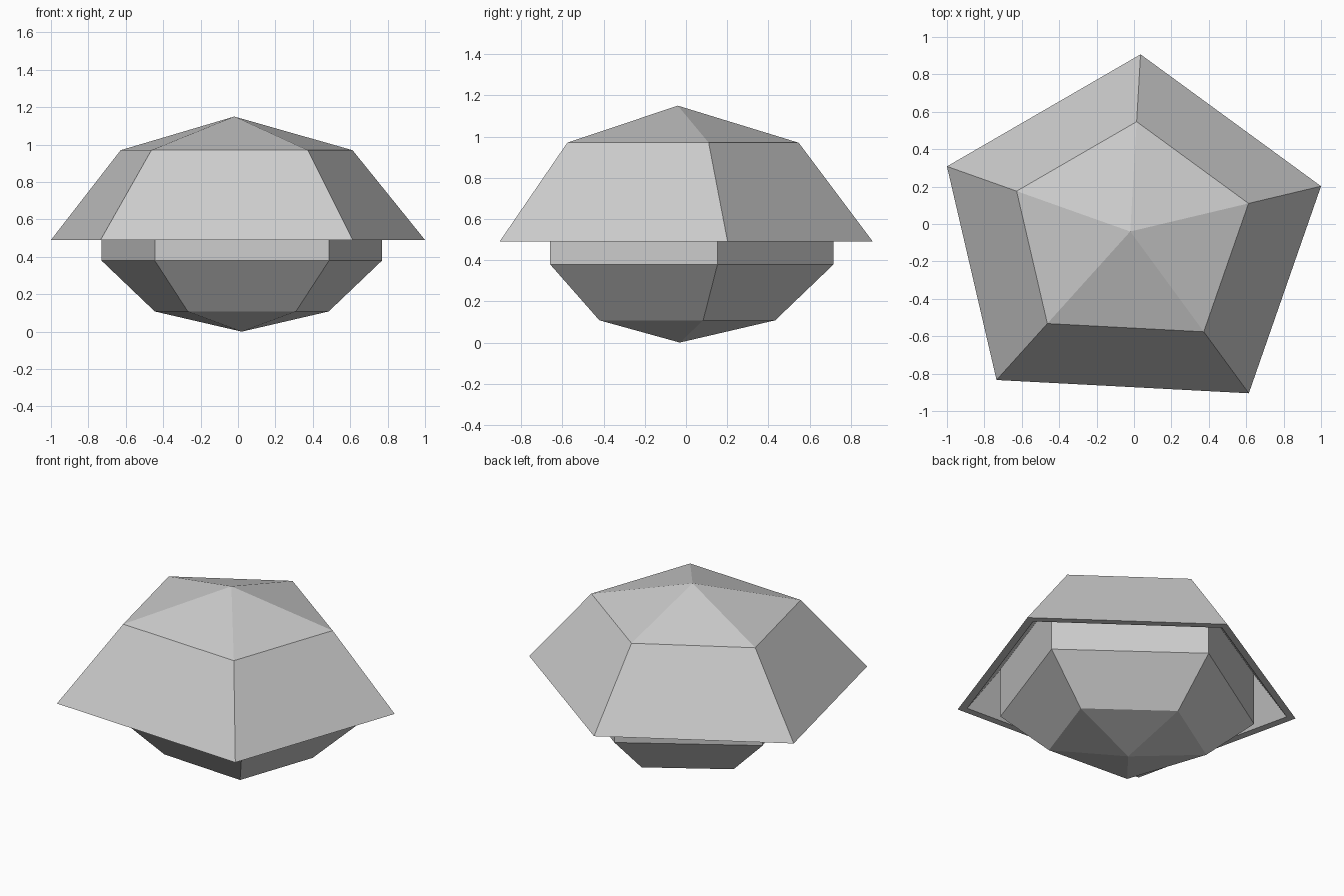
import bpy, bmesh

if "Cube" in bpy.data.objects:
    bpy.data.objects.remove(bpy.data.objects["Cube"])


def loft(name, outline, centre, levels):
    """Stack scaled copies of an outline; scale 0 makes a single tip."""
    bm = bmesh.new()
    cx, cy = centre
    rings = []
    for s, z in levels:
        if s == 0:
            rings.append([bm.verts.new((cx, cy, z))])
        else:
            rings.append([bm.verts.new((cx + (x - cx) * s, cy + (y - cy) * s, z))
                          for x, y in outline])
    n = len(outline)
    for a, b in zip(rings, rings[1:]):
        for i in range(n):
            j = (i + 1) % n
            corners = [a[i % len(a)], a[j % len(a)], b[j % len(b)], b[i % len(b)]]
            bm.faces.new(list(dict.fromkeys(corners)))
    bmesh.ops.recalc_face_normals(bm, faces=bm.faces)
    mesh = bpy.data.meshes.new(name)
    bm.to_mesh(mesh)
    bm.free()
    obj = bpy.data.objects.new(name, mesh)
    bpy.context.collection.objects.link(obj)
    return obj


# Hollow five-sided cap: outside, thin rim, then inside
cap_outline = [(0.035, 0.907), (-1.0, 0.308), (-0.735, -0.834),
               (0.614, -0.905), (1.0, 0.202)]
loft("cap", cap_outline, (-0.02, -0.04),
     [(0, 1.15), (0.62, 0.97), (1, 0.49), (0.945, 0.49), (0.585, 0.94), (0, 1.11)])

# Five-sided bowl with straight collar reaching up inside the cap
bowl_outline = [(0.02, 0.717), (-0.73, 0.245), (-0.445, -0.6),
                (0.487, -0.66), (0.77, 0.153)]
loft("bowl", bowl_outline, (0.02, -0.03),
     [(0, 0.0), (0.62, 0.108), (1, 0.38), (1, 0.72), (0, 0.72)])
